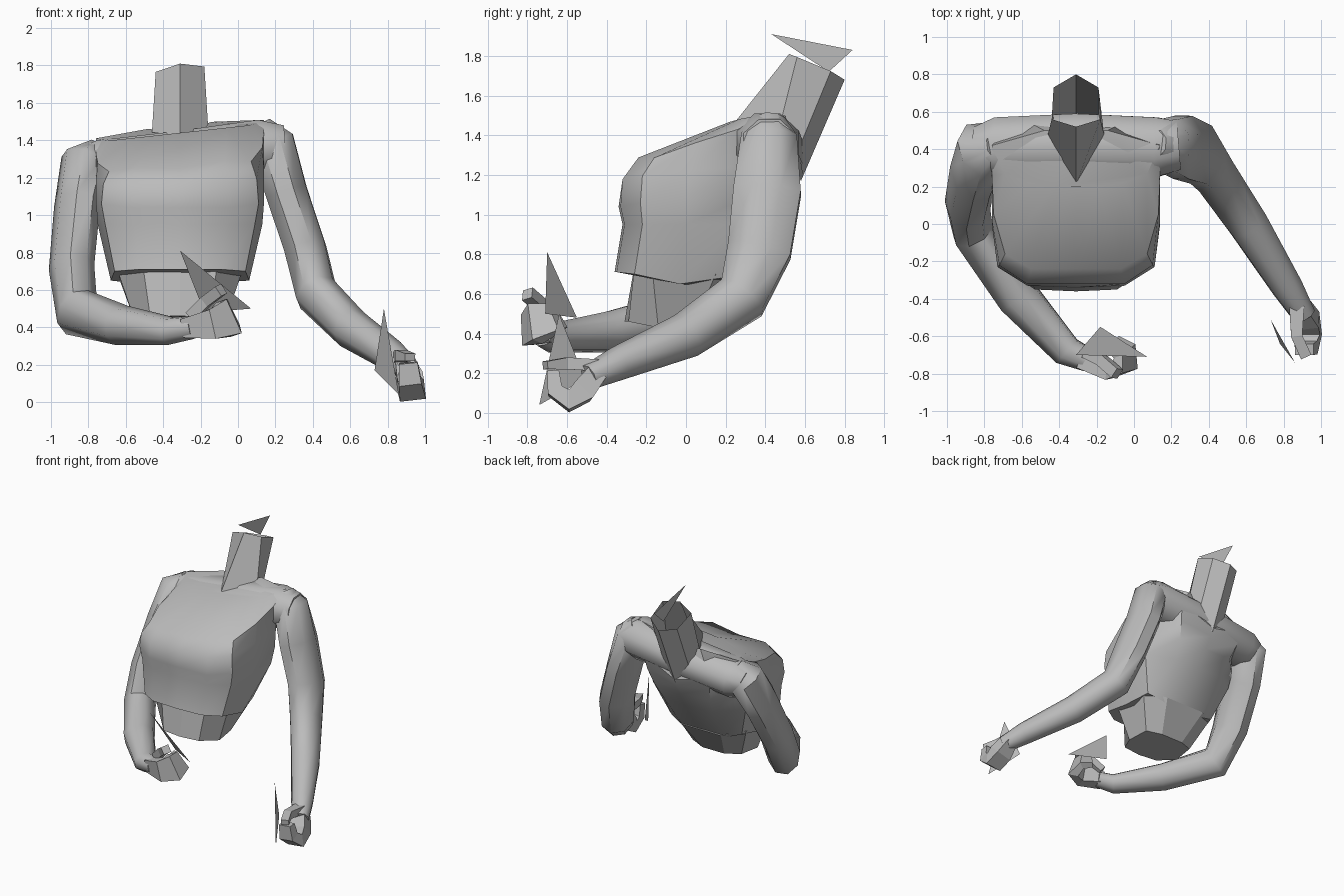
import bpy
import bmesh
import math
from mathutils import Vector

default_cube = bpy.data.objects.get("Cube")
if default_cube:
    bpy.data.objects.remove(default_cube, do_unlink=True)

CENTRE_X = -0.31

# One plain grey for the whole figure
grey = bpy.data.materials.new("plain_grey")
grey.use_nodes = True
grey.diffuse_color = (0.5, 0.5, 0.5, 1)
grey.node_tree.nodes["Principled BSDF"].inputs["Base Color"].default_value = grey.diffuse_color


def finish(name, bm, smooth_angle=None):
    """Turn a bmesh into a named, coloured object."""
    bmesh.ops.recalc_face_normals(bm, faces=bm.faces[:])
    mesh = bpy.data.meshes.new(name)
    bm.to_mesh(mesh)
    bm.free()
    mesh.materials.append(grey)
    obj = bpy.data.objects.new(name, mesh)
    bpy.context.collection.objects.link(obj)
    if smooth_angle:
        bpy.ops.object.select_all(action="DESELECT")
        obj.select_set(True)
        bpy.context.view_layer.objects.active = obj
        bpy.ops.object.shade_smooth_by_angle(angle=math.radians(smooth_angle))
    return obj


def loft(name, rings, cap_start=True, cap_end=True, smooth_angle=None):
    """Skin a list of closed rings that all have the same point count."""
    bm = bmesh.new()
    loops = [[bm.verts.new(point) for point in ring] for ring in rings]
    count = len(loops[0])
    for lower, upper in zip(loops, loops[1:]):
        for i in range(count):
            j = (i + 1) % count
            bm.faces.new((lower[i], lower[j], upper[j], upper[i]))
    if cap_start:
        bm.faces.new(loops[0])
    if cap_end:
        bm.faces.new(loops[-1])
    return finish(name, bm, smooth_angle)


def mirrored_ring(half):
    """Complete a half section (front centre to back centre) across the body."""
    def place(x, y, z):
        # the left shoulder is carried a little higher than the right
        lift = 0.11 * x * min(1, max(0, (z - 1.1) * 4))
        return (CENTRE_X + x, y, z + lift)
    left = [place(x, y, z) for x, y, z in half]
    right = [place(-x, y, z) for x, y, z in half[-2:0:-1]]
    return left + right


def limb(name, stations, sides, reference, smooth_angle=None):
    """Tube through stations (x, y, z, radius along reference, radius across)."""
    centres = [Vector(s[:3]) for s in stations]
    last = len(centres) - 1
    rings = []
    tangent = axis = None
    for i, station in enumerate(stations):
        heading = (centres[min(i + 1, last)] - centres[max(i - 1, 0)]).normalized()
        if axis is None:
            axis = Vector(reference)
        else:
            axis = tangent.rotation_difference(heading) @ axis
        axis = (axis - heading * axis.dot(heading)).normalized()
        tangent = heading
        across = heading.cross(axis)
        grow = 1 / math.cos(math.pi / sides)
        ring = []
        for k in range(sides):
            angle = math.tau * (k + 0.5) / sides
            ring.append(centres[i]
                        + axis * station[3] * grow * math.cos(angle)
                        + across * station[4] * grow * math.sin(angle))
        rings.append(ring)
    return loft(name, rings, smooth_angle=smooth_angle)


def shard(name, corners):
    """Single flat triangle."""
    bm = bmesh.new()
    bm.faces.new([bm.verts.new(corner) for corner in corners])
    return finish(name, bm)


# Chest: lower hem, fold, bust, upper bust, collar, shoulder line
chest_halves = [
    [(0, -.36, .71), (.22, -.35, .71), (.35, -.26, .7), (.37, -.03, .65),
     (.32, .18, .68), (.18, .22, .63), (0, .22, .63)],
    [(0, -.32, .95), (.24, -.31, .95), (.4, -.22, .95), (.44, 0, .95),
     (.42, .27, .95), (.22, .41, .92), (0, .42, .92)],
    [(0, -.34, 1.04), (.26, -.33, 1.04), (.42, -.23, 1.06), (.45, 0, 1.08),
     (.44, .29, 1.08), (.25, .49, 1.06), (0, .5, 1.05)],
    [(0, -.32, 1.16), (.26, -.32, 1.17), (.41, -.22, 1.18), (.45, .02, 1.2),
     (.45, .29, 1.22), (.28, .54, 1.18), (0, .56, 1.14)],
    [(0, -.24, 1.25), (.24, -.24, 1.27), (.38, -.16, 1.26), (.44, .05, 1.32),
     (.45, .26, 1.38), (.3, .57, 1.3), (0, .59, 1.2)],
    [(0, .2, 1.43), (.12, .2, 1.44), (.25, .22, 1.44), (.38, .27, 1.44),
     (.45, .42, 1.46), (.17, .5, 1.48), (0, .5, 1.44)],
]
loft("chest", [mirrored_ring(half) for half in chest_halves], smooth_angle=40)

# Waist: block tucked under the front hem, flush with the sloping back
waist_halves = [
    [(0, -.26, .74), (.2, -.26, .74), (.34, -.17, .72), (.34, .15, .7), (.18, .25, .66), (0, .25, .66)],
    [(0, -.31, .46), (.16, -.29, .46), (.24, -.14, .43), (.22, .04, .44), (.1, .09, .43), (0, .09, .43)],
]
loft("waist", [mirrored_ring(half) for half in waist_halves])

# Neck: open hexagonal tube leaning backwards
neck_halves = [
    [(0, .21, 1.42), (.15, .48, 1.46), (.12, .56, 1.3), (0, .58, 1.17)],
    [(0, .52, 1.81), (.13, .56, 1.78), (.12, .73, 1.71), (0, .8, 1.68)],
]
loft("neck", [mirrored_ring(half) for half in neck_halves], cap_start=False, cap_end=False)

# Shoulder girdle: bridges the upper back between both arms
backward = (0, 1, 0)
limb("shoulder_girdle", [
    (-.86, .42, 1.25, .1, .1), (-.74, .41, 1.26, .16, .14), (-.31, .42, 1.31, .17, .14),
    (.12, .41, 1.36, .16, .15), (.24, .42, 1.36, .13, .12),
], 8, backward, smooth_angle=50)

# Arms: shoulder, upper arm, elbow, forearm, wrist
limb("left_arm", [
    (.12, .43, 1.48, .07, .06), (.18, .42, 1.39, .14, .12), (.26, .41, 1.12, .17, .11),
    (.36, .37, .82, .16, .11), (.42, .28, .58, .13, .11), (.61, 0, .39, .11, .1),
    (.82, -.34, .25, .08, .08), (.91, -.49, .18, .06, .06),
], 8, backward, smooth_angle=50)
limb("right_arm", [
    (-.74, .42, 1.36, .07, .06), (-.81, .4, 1.28, .15, .13), (-.86, .27, 1.05, .16, .11),
    (-.89, .1, .72, .14, .11), (-.86, -.04, .48, .13, .11), (-.62, -.39, .41, .1, .11),
    (-.36, -.68, .38, .07, .08), (-.24, -.73, .4, .06, .06),
], 8, backward, smooth_angle=50)

# Hands: curled fist and a thumb laid over it
sideways = (1, 0, 0)
upward = (-.3, 0, 1)
limb("left_fist", [
    (.89, -.45, .2, .05, .05), (.92, -.52, .11, .07, .06), (.93, -.59, .06, .07, .05),
    (.92, -.66, .11, .06, .04), (.91, -.67, .21, .05, .03),
], 4, sideways)
limb("left_thumb", [
    (.87, -.44, .24, .04, .03), (.87, -.6, .25, .03, .03), (.92, -.71, .24, .03, .02),
], 4, sideways)
limb("right_fist", [
    (-.28, -.72, .4, .05, .05), (-.13, -.79, .42, .08, .04), (-.05, -.76, .45, .1, .04),
    (-.05, -.68, .47, .08, .03), (-.11, -.64, .47, .06, .02),
], 4, upward)
limb("right_thumb", [
    (-.25, -.69, .46, .03, .03), (-.17, -.73, .54, .03, .03), (-.09, -.8, .6, .03, .03),
], 4, upward)

# Loose flat shards at the neck and the hands
shard("neck_shard", [(-.3, .43, 1.91), (-.3, .84, 1.83), (-.3, .72, 1.72)])
shard("left_hand_shard", [(.78, -.64, .5), (.86, -.74, .04), (.73, -.51, .17)])
shard("right_hand_shard", [(-.31, -.7, .81), (.07, -.71, .5), (-.18, -.55, .48)])
